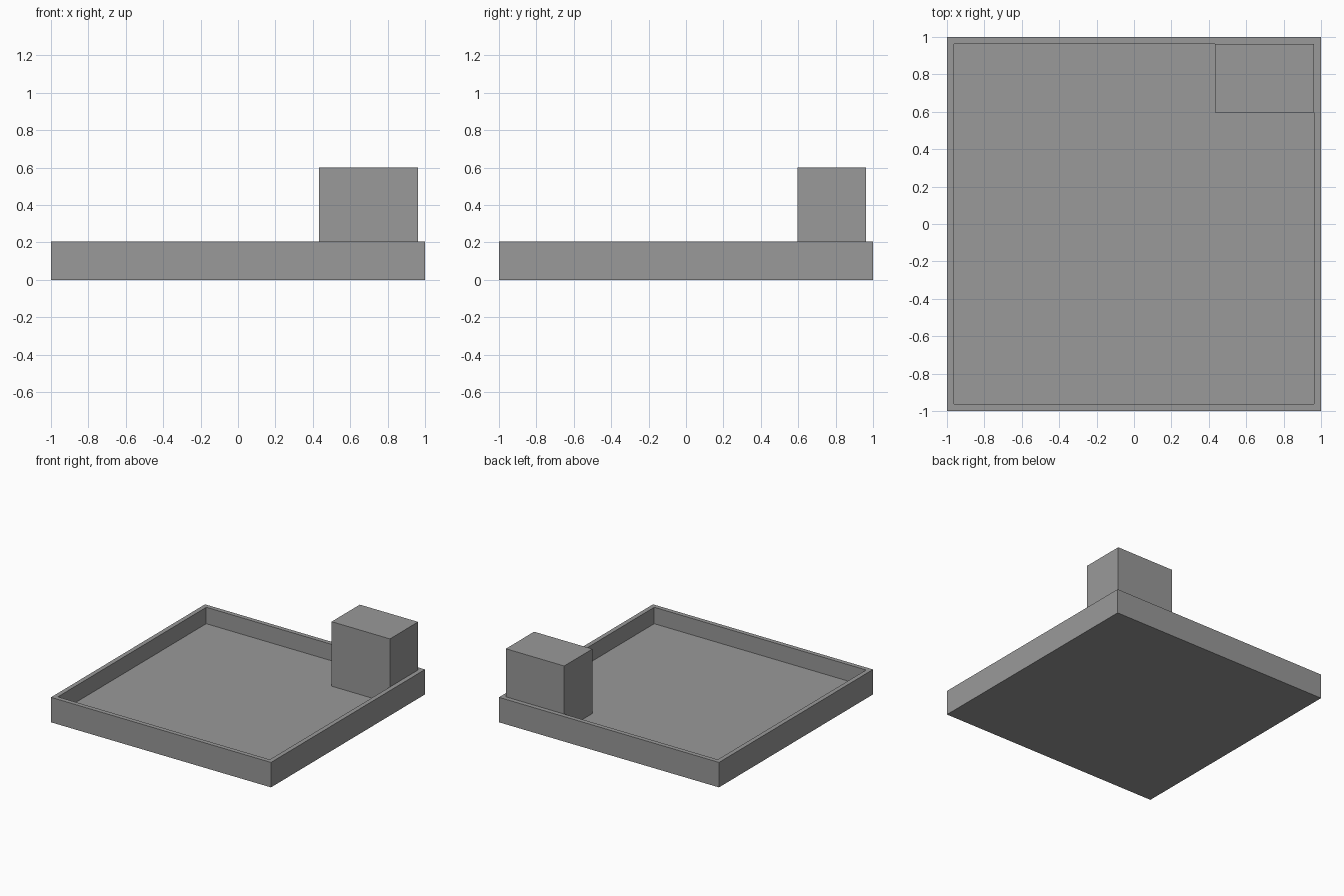
import bpy
import bmesh
from mathutils import Vector

cube = bpy.data.objects.get("Cube")
if cube:
    bpy.data.objects.remove(cube, do_unlink=True)

HALF, WALL = 1.0, 0.037
INNER = HALF - WALL
RIM_Z, FLOOR_Z = 0.205, 0.07

grey = bpy.data.materials.new("plain grey")
grey.use_nodes = True
colour = (0.32, 0.32, 0.32, 1)
grey.diffuse_color = colour
grey.node_tree.nodes["Principled BSDF"].inputs["Base Color"].default_value = colour


def box_mesh(low, high):
    """Axis-aligned box between two corners, as a bmesh."""
    low, high = Vector(low), Vector(high)
    bm = bmesh.new()
    bmesh.ops.create_cube(bm, size=1)
    bmesh.ops.scale(bm, vec=high - low, verts=bm.verts)
    bmesh.ops.translate(bm, vec=(low + high) / 2, verts=bm.verts)
    return bm


def add_object(name, bm):
    mesh = bpy.data.meshes.new(name)
    bm.normal_update()
    bm.to_mesh(mesh)
    bm.free()
    mesh.materials.append(grey)
    obj = bpy.data.objects.new(name, mesh)
    bpy.context.collection.objects.link(obj)
    return obj


# Square tray: inset the top face for the rim, then sink it to the floor
tray = box_mesh((-HALF, -HALF, 0), (HALF, HALF, RIM_Z))
tray.normal_update()
top = max(tray.faces, key=lambda f: f.calc_center_median().z)
bmesh.ops.inset_region(tray, faces=[top], thickness=WALL, use_even_offset=True)
sunk = bmesh.ops.extrude_discrete_faces(tray, faces=[top])["faces"][0]
bmesh.ops.translate(tray, vec=(0, 0, FLOOR_Z - RIM_Z), verts=sunk.verts)
add_object("tray", tray)

# Block standing on the floor in the back left corner
add_object("corner_block", box_mesh((0.433, 0.597, FLOOR_Z), (INNER, INNER, 0.6)))
